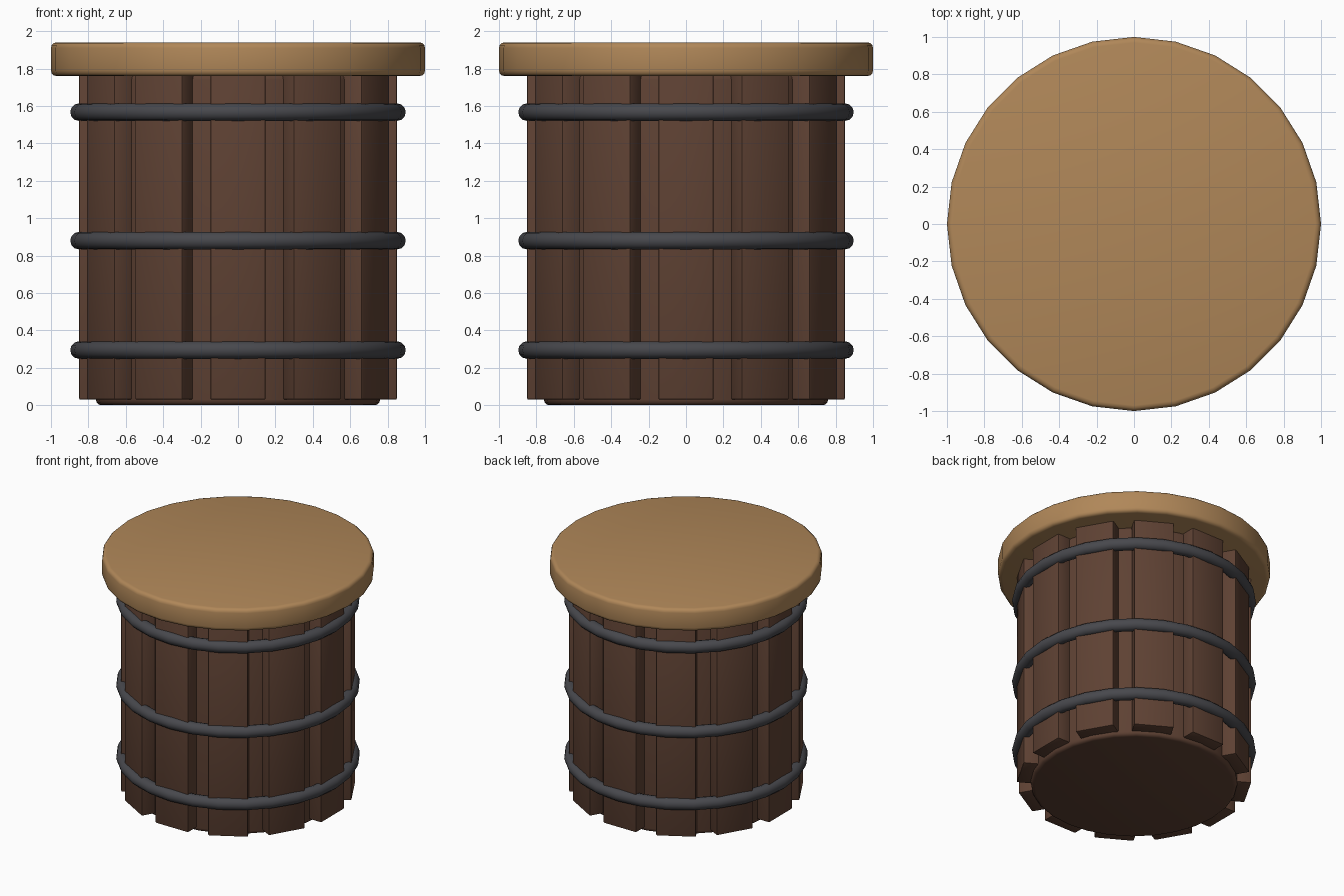
import bpy
import math

if "Cube" in bpy.data.objects:
    bpy.data.objects.remove(bpy.data.objects["Cube"])


def material(name, rgb):
    m = bpy.data.materials.new(name)
    m.diffuse_color = (*rgb, 1.0)
    m.use_nodes = True
    m.node_tree.nodes["Principled BSDF"].inputs["Base Color"].default_value = m.diffuse_color
    return m


dark_wood = material("dark_wood", (0.112, 0.053, 0.033))
light_wood = material("light_wood", (0.435, 0.243, 0.099))
iron = material("dark_iron", (0.064, 0.065, 0.074))


def finish(name, mat, bevel=0.0, segments=3):
    ob = bpy.context.object
    ob.name = name
    ob.data.materials.append(mat)
    if bevel:
        mod = ob.modifiers.new("rounded_edges", 'BEVEL')
        mod.width = bevel
        mod.segments = segments
        mod.limit_method = 'ANGLE'
        mod.angle_limit = math.radians(40)
        bpy.ops.object.modifier_apply(modifier=mod.name)
    bpy.ops.object.shade_smooth_by_angle(angle=math.radians(35))
    return ob


def disc(name, radius, z0, z1, mat, bevel):
    bpy.ops.mesh.primitive_cylinder_add(vertices=28, radius=radius, depth=z1 - z0,
                                        location=(0, 0, (z0 + z1) / 2))
    return finish(name, mat, bevel)


# Inner drum and overhanging lid
disc("drum", 0.76, 0.0, 1.77, dark_wood, 0.03)
disc("lid", 1.0, 1.76, 1.94, light_wood, 0.03)

# Ring of twelve staves
OUTER, THICK, WIDTH = 0.85, 0.13, 0.295
Z0, Z1 = 0.03, 1.78
for i in range(12):
    a = math.radians(30 * i)
    r = OUTER - THICK / 2
    bpy.ops.mesh.primitive_cube_add(size=1, location=(r * math.cos(a), r * math.sin(a), (Z0 + Z1) / 2),
                                    rotation=(0, 0, a))
    bpy.context.object.scale = (THICK, WIDTH, Z1 - Z0)
    bpy.ops.object.transform_apply(location=False, rotation=False, scale=True)
    finish(f"stave_{i + 1}", dark_wood, 0.008, 2)

# Three iron hoops
for i, z in enumerate((0.295, 0.88, 1.567)):
    bpy.ops.mesh.primitive_torus_add(major_segments=28, minor_segments=12,
                                     major_radius=0.85, minor_radius=0.047,
                                     location=(0, 0, z))
    finish(f"hoop_{i + 1}", iron)
    bpy.ops.object.shade_smooth()
